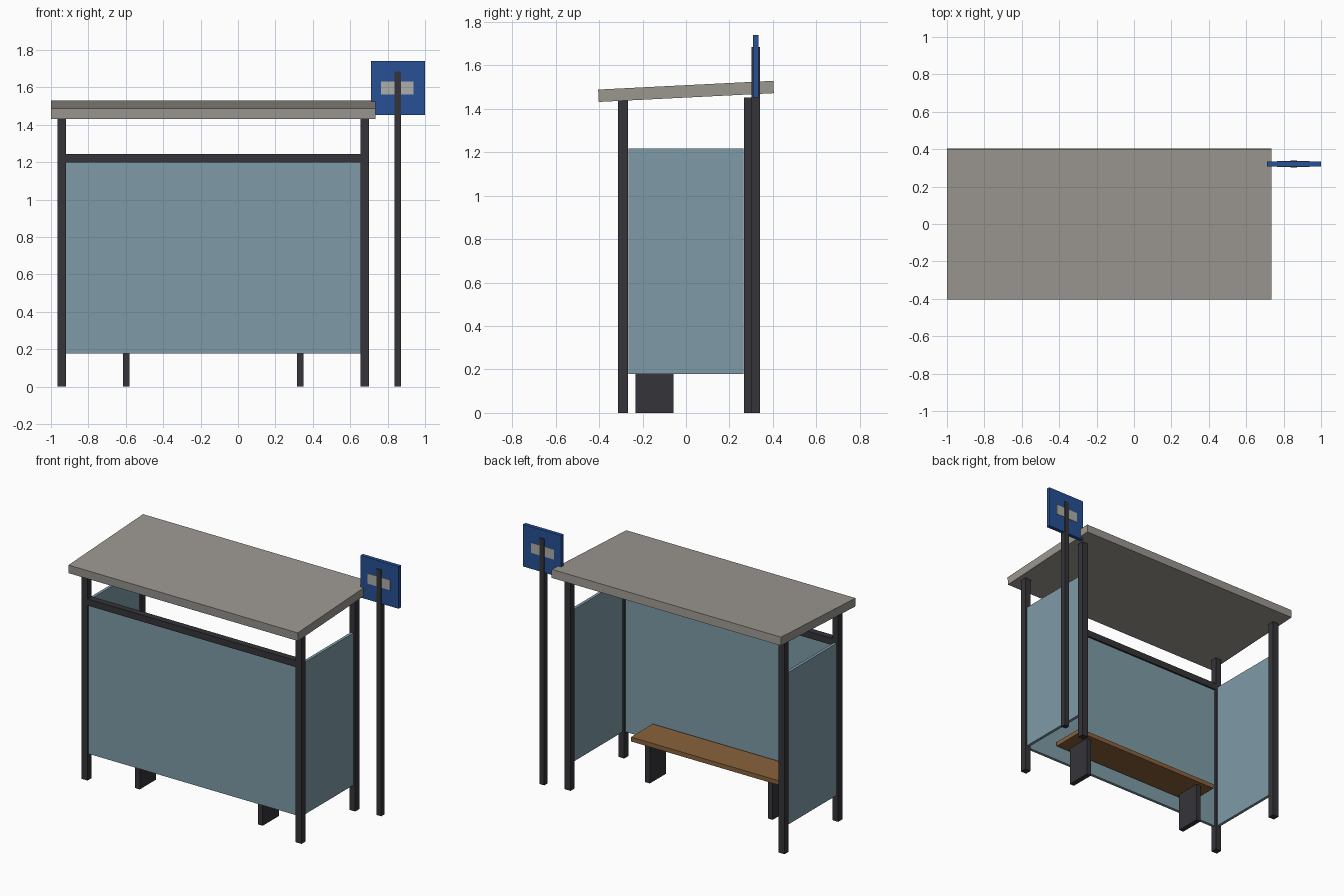
import bpy

if "Cube" in bpy.data.objects:
    bpy.data.objects.remove(bpy.data.objects["Cube"])


def material(name, rgb):
    m = bpy.data.materials.new(name)
    m.diffuse_color = (*rgb, 1)
    m.use_nodes = True
    m.node_tree.nodes["Principled BSDF"].inputs["Base Color"].default_value = m.diffuse_color
    return m


METAL = material("dark_metal", (0.035, 0.035, 0.042))
GLASS = material("blue_glass", (0.21, 0.33, 0.39))
ROOF = material("warm_grey", (0.33, 0.31, 0.28))
WOOD = material("wood", (0.25, 0.12, 0.045))
BLUE = material("sign_blue", (0.02, 0.08, 0.30))
PALE = material("pale_grey", (0.42, 0.42, 0.41))


def box(name, centre, size, mat, tilt=0):
    bpy.ops.mesh.primitive_cube_add(size=1, location=centre, rotation=(tilt, 0, 0))
    ob = bpy.context.object
    ob.name = name
    ob.scale = size
    bpy.ops.object.transform_apply(location=False, rotation=False, scale=True)
    ob.data.materials.append(mat)
    return ob


CX = -0.1325            # middle of the shelter, which sits left of the sign
HALF_X, HALF_Y = 0.81, 0.29
POST, POST_H = 0.045, 1.452
GLASS_Z, GLASS_H = 0.698, 1.04

# Sloping roof slab
box("roof", (CX, 0, 1.48), (1.735, 0.807, 0.057), ROOF, tilt=0.05)

# Posts, side glass and bench legs, mirrored left and right
for side, sx in (("left", -1), ("right", 1)):
    x = CX + sx * HALF_X
    for end, sy in (("front", -1), ("back", 1)):
        box(f"{end}_{side}_post", (x, sy * HALF_Y, POST_H / 2),
            (POST, POST, POST_H), METAL)
    box(f"{side}_glass", (x, 0, GLASS_Z), (0.02, 0.53, GLASS_H), GLASS)
    box(f"{side}_bench_leg", (CX + sx * 0.465, -0.146, 0.135),
        (0.035, 0.175, 0.27), METAL)

# Long glass wall with its top rail
box("wall_glass", (CX, -HALF_Y, GLASS_Z), (1.58, 0.02, GLASS_H), GLASS)
box("wall_rail", (CX, -HALF_Y, 1.22), (1.58, POST, POST), METAL)

# Bench seat
box("bench_seat", (CX, -0.146, 0.282), (1.137, 0.235, 0.03), WOOD)

# Stop sign: pole, board and a plaque showing on both faces
SX, SY = 0.854, 0.321
box("sign_pole", (SX, SY, 0.842), (0.037, 0.037, 1.684), METAL)
box("sign_board", (SX + 0.002, SY, 1.596), (0.288, 0.026, 0.288), BLUE)
box("sign_plaque", (SX - 0.002, SY, 1.597), (0.173, 0.031, 0.069), PALE)
